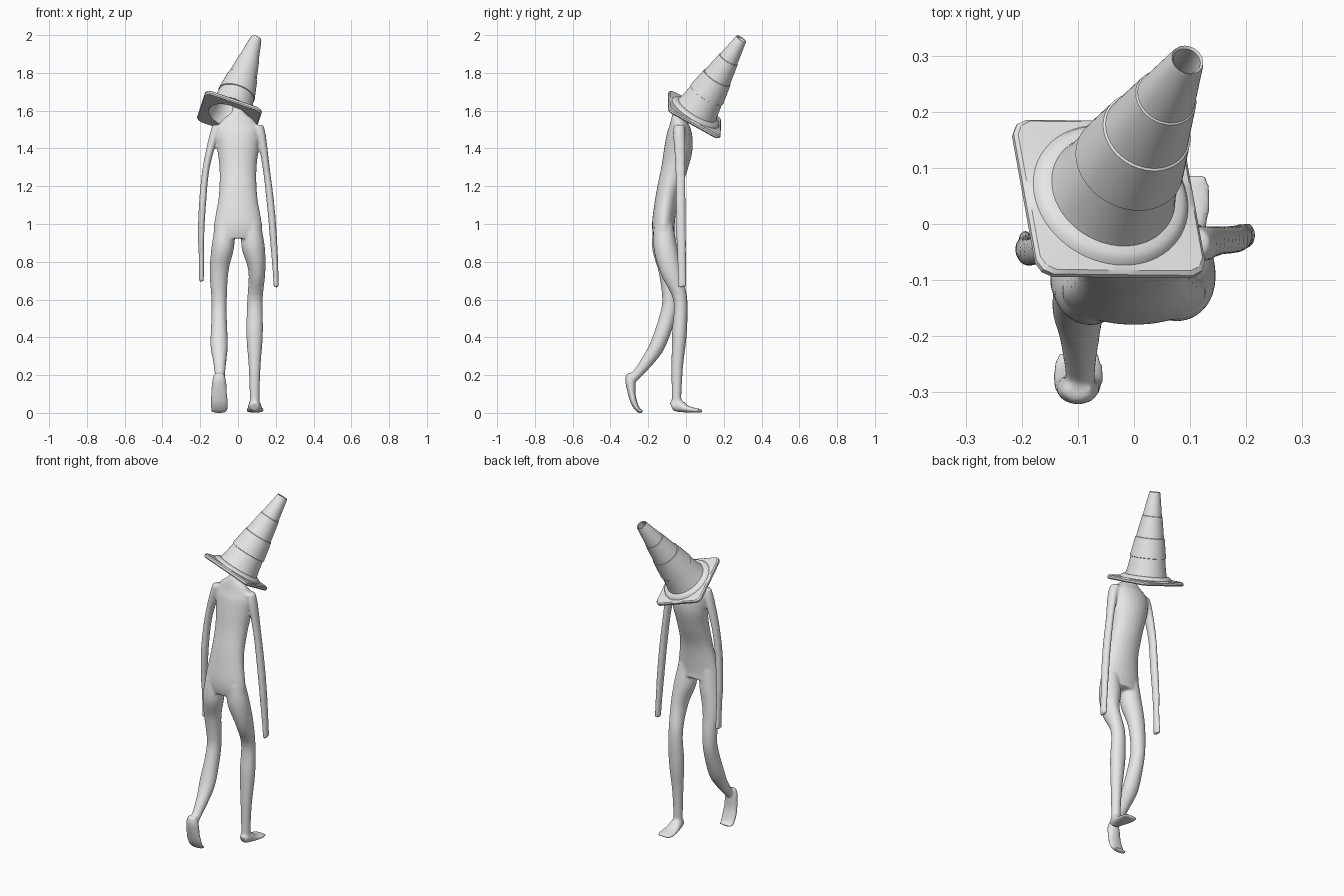
import bpy
import bmesh
from math import cos, sin, pi
from mathutils import Vector

default_cube = bpy.data.objects.get("Cube")
if default_cube:
    bpy.data.objects.remove(default_cube, do_unlink=True)

clay = bpy.data.materials.new("pale_grey")
clay.use_nodes = True
clay.diffuse_color = (0.8, 0.8, 0.8, 1)
clay.node_tree.nodes["Principled BSDF"].inputs["Base Color"].default_value = (0.8, 0.8, 0.8, 1)


def bridge(bm, rings, closed=False):
    """Join successive vertex rings with quads, capping the ends unless closed."""
    count = len(rings[0])
    pairs = list(zip(rings, rings[1:]))
    if closed:
        pairs.append((rings[-1], rings[0]))
    else:
        bm.faces.new(rings[0])
        bm.faces.new(rings[-1])
    for low, high in pairs:
        for i in range(count):
            j = (i + 1) % count
            bm.faces.new((low[i], low[j], high[j], high[i]))


def smooth_path(keys, steps=5):
    """Catmull-Rom interpolation through the key sections."""
    keys = [Vector(k) for k in keys]
    padded = [keys[0]] + keys + [keys[-1]]
    result = []
    for a, b, c, d in zip(padded, padded[1:], padded[2:], padded[3:]):
        for s in range(steps):
            t = s / steps
            result.append(b + (c - a) * (t / 2)
                          + (a * 2 - b * 5 + c * 4 - d) * (t * t / 2)
                          + (b * 3 - a - c * 3 + d) * (t ** 3 / 2))
    return result + [keys[-1]]


def limb(bm, keys, segments=24):
    """Loft ellipses; each key is x, y, z, half width, half thickness."""
    path = smooth_path(keys)
    side = Vector((1, 0, 0))
    rings = []
    for i, section in enumerate(path):
        before, after = path[max(i - 1, 0)], path[min(i + 1, len(path) - 1)]
        tangent = Vector(after[:3]) - Vector(before[:3])
        depth = tangent.cross(side).normalized()
        centre, width, thick = Vector(section[:3]), section[3], section[4]
        rings.append([bm.verts.new(centre + side * width * cos(2 * pi * k / segments)
                                   + depth * thick * sin(2 * pi * k / segments))
                      for k in range(segments)])
    bridge(bm, rings)


def finish(bm, name):
    bmesh.ops.recalc_face_normals(bm, faces=bm.faces)
    mesh = bpy.data.meshes.new(name)
    bm.to_mesh(mesh)
    bm.free()
    mesh.materials.append(clay)
    obj = bpy.data.objects.new(name, mesh)
    bpy.context.collection.objects.link(obj)
    return obj


# Slim body: torso, limbs and feet are lofted, then fused into one skin
torso = [(0, 0.0, 1.64, 0.03, 0.03), (0, -0.03, 1.59, 0.035, 0.035),
         (0, -0.04, 1.55, 0.085, 0.04), (0, -0.035, 1.49, 0.115, 0.064),
         (0, -0.04, 1.4, 0.11, 0.075), (0, -0.063, 1.29, 0.098, 0.069),
         (0, -0.1, 1.15, 0.102, 0.06), (0, -0.12, 1.0, 0.127, 0.06),
         (0, -0.115, 0.93, 0.13, 0.055)]
standing_leg = [(0.07, -0.12, 1.0, 0.05, 0.05), (0.08, -0.11, 0.88, 0.062, 0.062),
                (0.1, -0.08, 0.75, 0.045, 0.055), (0.09, -0.03, 0.6, 0.041, 0.037),
                (0.088, -0.035, 0.42, 0.044, 0.039), (0.088, -0.046, 0.25, 0.032, 0.031),
                (0.088, -0.05, 0.1, 0.026, 0.026), (0.088, -0.05, 0.03, 0.027, 0.025)]
standing_foot = [(0.088, -0.076, 0.03, 0.024, 0.024), (0.088, -0.045, 0.04, 0.032, 0.036),
                 (0.09, 0.0, 0.022, 0.041, 0.021), (0.09, 0.045, 0.014, 0.048, 0.013),
                 (0.09, 0.087, 0.01, 0.042, 0.009)]
trailing_leg = [(-0.07, -0.12, 1.0, 0.05, 0.05), (-0.08, -0.12, 0.88, 0.06, 0.06),
                (-0.1, -0.1, 0.75, 0.05, 0.045), (-0.1, -0.085, 0.6, 0.041, 0.041),
                (-0.1, -0.1, 0.5, 0.041, 0.043), (-0.1, -0.15, 0.36, 0.046, 0.041),
                (-0.097, -0.2, 0.28, 0.036, 0.034), (-0.096, -0.26, 0.205, 0.027, 0.026),
                (-0.096, -0.29, 0.175, 0.027, 0.025)]
trailing_foot = [(-0.1, -0.3, 0.21, 0.026, 0.016), (-0.1, -0.295, 0.17, 0.037, 0.027),
                 (-0.1, -0.287, 0.1, 0.043, 0.02), (-0.1, -0.273, 0.05, 0.046, 0.017),
                 (-0.1, -0.252, 0.014, 0.044, 0.012), (-0.1, -0.23, 0.008, 0.038, 0.008)]
left_arm = [(0.1, -0.035, 1.525, 0.035, 0.03), (0.124, -0.035, 1.46, 0.025, 0.032),
            (0.149, -0.03, 1.3, 0.019, 0.027), (0.173, -0.028, 1.1, 0.02, 0.026),
            (0.188, -0.025, 0.92, 0.019, 0.025), (0.197, -0.022, 0.78, 0.016, 0.023),
            (0.203, -0.02, 0.665, 0.014, 0.022)]
right_arm = [(-0.1, -0.04, 1.525, 0.035, 0.03), (-0.128, -0.04, 1.46, 0.026, 0.032),
             (-0.168, -0.045, 1.3, 0.019, 0.027), (-0.187, -0.05, 1.12, 0.019, 0.026),
             (-0.195, -0.045, 0.95, 0.017, 0.024), (-0.194, -0.04, 0.82, 0.014, 0.021),
             (-0.194, -0.035, 0.695, 0.013, 0.026)]

bm = bmesh.new()
for part in (torso, standing_leg, standing_foot, trailing_leg, trailing_foot, left_arm, right_arm):
    limb(bm, part)
body = finish(bm, "body")
fuse = body.modifiers.new("fuse", 'REMESH')
fuse.mode = 'VOXEL'
fuse.voxel_size = 0.007
fuse.use_smooth_shade = True
relax = body.modifiers.new("relax", 'SMOOTH')
relax.factor = 0.5
relax.iterations = 6

# Hollow road cone worn on the head, tilted along its own axis
axis = Vector((0.285, 0.503, 0.815)).normalized()
across = Vector((0.95, 0, -0.31))
across = (across - axis * across.dot(axis)).normalized()
along = axis.cross(across)
base = Vector((-0.045, 0.045, 1.58))


def cone_radius(h):
    return 0.118 - 0.174 * h


# Height, radius and squareness: plate edge, collar, stepped sleeves, rim, inside
profile = [(-0.012, 0.145, 1), (-0.012, 0.154, 1), (-0.006, 0.159, 1), (0.004, 0.159, 1),
           (0.01, 0.153, 1), (0.012, 0.144, 0), (0.022, 0.138, 0), (0.028, 0.128, 0),
           (0.03, 0.115, 0)]
for low, high, swell in ((0.06, 0.13, 0), (0.13, 0.24, 0.005), (0.24, 0.36, 0.001),
                         (0.36, 0.485, -0.002)):
    profile += [(low, cone_radius(low) + swell, 0), (high - 0.002, cone_radius(high) + swell, 0)]
profile += [(0.492, 0.029, 0), (0.488, 0.025, 0), (0.46, 0.027, 0), (0.03, 0.1, 0), (-0.012, 0.112, 0)]

bm = bmesh.new()
rings = []
SEGMENTS = 64
for height, radius, square in profile:
    ring = []
    for k in range(SEGMENTS):
        c, s = cos(2 * pi * k / SEGMENTS), sin(2 * pi * k / SEGMENTS)
        reach = radius * (min(1 / max(abs(c), abs(s)), 1.33) if square else 1)
        ring.append(bm.verts.new(base + axis * height + (across * c + along * s) * reach))
    rings.append(ring)
bridge(bm, rings, closed=True)
cone = finish(bm, "traffic_cone")

bpy.ops.object.select_all(action='DESELECT')
cone.select_set(True)
bpy.context.view_layer.objects.active = cone
bpy.ops.object.shade_smooth_by_angle(angle=0.6)
